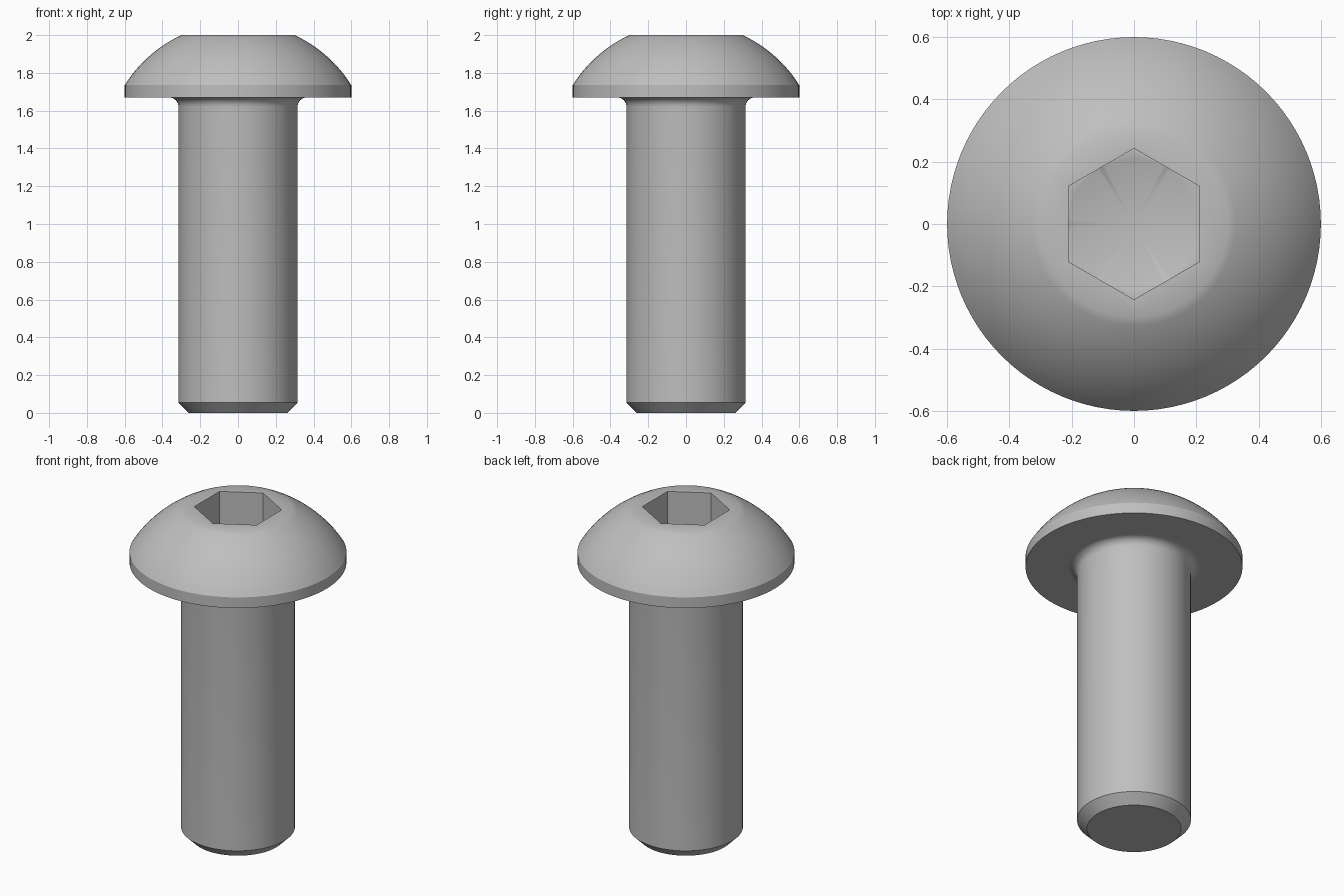
import bpy, bmesh
from math import sin, cos, pi, radians, atan2, hypot

cube = bpy.data.objects.get("Cube")
if cube:
    bpy.data.objects.remove(cube)

SEGMENTS = 96
FLAT = 0.21      # half the width across the socket flats


def arc(cx, cz, r, a0, a1, n):
    return [(cx + r * cos(a0 + (a1 - a0) * i / n),
             cz + r * sin(a0 + (a1 - a0) * i / n), False) for i in range(n + 1)]


def ring(bm, radius, z, hexagonal):
    """One ring of vertices, either round or following the hexagon."""
    verts = []
    for i in range(SEGMENTS):
        a = 2 * pi * i / SEGMENTS
        r = radius
        if hexagonal:
            r = radius / cos((a + pi / 6) % (pi / 3) - pi / 6)
        verts.append(bm.verts.new((r * cos(a), r * sin(a), z)))
    return verts


# Profile from the shank tip up, over the head and into the socket
profile = [(0.26, 0, False), (0.315, 0.055, False)]            # tip chamfer
profile += arc(0.365, 1.62, 0.05, pi, pi / 2, 8)               # fillet under head
profile += [(0.375, 1.67, False), (0.6, 1.67, False)]          # underside
dome_z = 1.358
profile += arc(0, dome_z, hypot(0.6, 1.735 - dome_z),
               atan2(1.735 - dome_z, 0.6), atan2(2 - dome_z, 0.3), 14)
profile += [(FLAT, 2, True), (FLAT, 1.8, True), (FLAT, 1.8, False)]  # socket

bm = bmesh.new()
rings = [ring(bm, *p) for p in profile]
for low, high in zip(rings, rings[1:]):
    for i in range(SEGMENTS):
        j = (i + 1) % SEGMENTS
        bm.faces.new((low[i], low[j], high[j], high[i]))
bm.faces.new(rings[0][::-1])                                   # flat tip
apex = bm.verts.new((0, 0, 1.7))                               # drilled cone
for i in range(SEGMENTS):
    bm.faces.new((rings[-1][i], rings[-1][(i + 1) % SEGMENTS], apex))
bmesh.ops.remove_doubles(bm, verts=bm.verts, dist=0.0001)
bmesh.ops.recalc_face_normals(bm, faces=bm.faces)

mesh = bpy.data.meshes.new("button_head_screw")
bm.to_mesh(mesh)
bm.free()
screw = bpy.data.objects.new("button_head_screw", mesh)
bpy.context.collection.objects.link(screw)

# Single plain steel colour
steel = bpy.data.materials.new("steel_grey")
steel.use_nodes = True
colour = (0.52, 0.52, 0.52, 1)
steel.diffuse_color = colour
steel.node_tree.nodes["Principled BSDF"].inputs["Base Color"].default_value = colour
mesh.materials.append(steel)

bpy.ops.object.select_all(action="DESELECT")
screw.select_set(True)
bpy.context.view_layer.objects.active = screw
bpy.ops.object.shade_smooth_by_angle(angle=radians(30))
